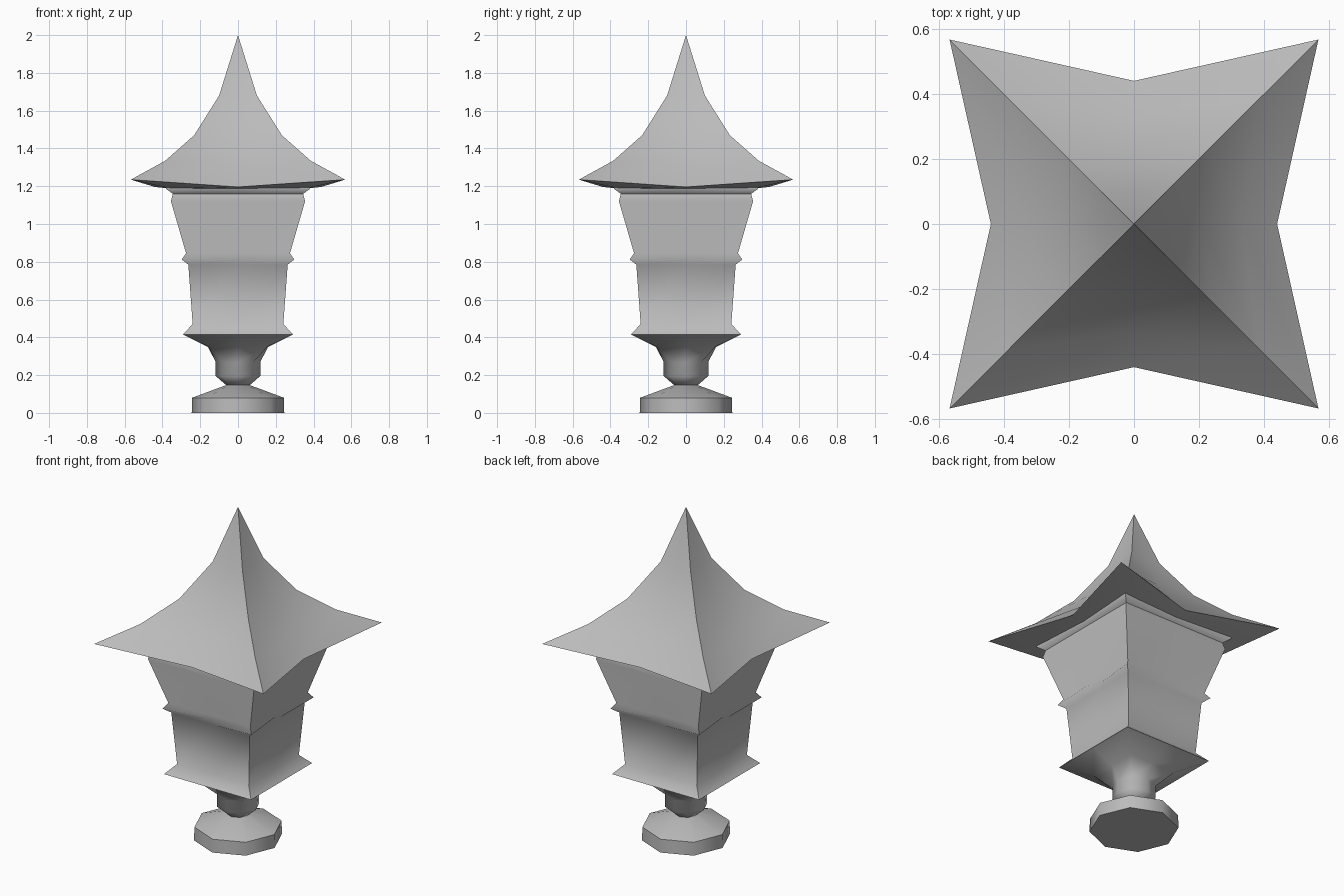
import bpy
import bmesh
import math

if "Cube" in bpy.data.objects:
    bpy.data.objects.remove(bpy.data.objects["Cube"], do_unlink=True)

stone = bpy.data.materials.new("grey stone")
stone.use_nodes = True
colour = (0.5, 0.5, 0.5, 1)
stone.diffuse_color = colour
stone.node_tree.nodes["Principled BSDF"].inputs["Base Color"].default_value = colour

DIAG = math.sqrt(0.5)


def ring(bm, corner, corner_z, mid, mid_z):
    """Eight points: four corners at (+-corner, +-corner), four side middles."""
    verts = []
    for i in range(8):
        a = i * math.pi / 4
        r, z = (corner / DIAG, corner_z) if i % 2 else (mid, mid_z)
        verts.append(bm.verts.new((r * math.cos(a), r * math.sin(a), z)))
    return verts


def loft(name, rings, sharp_angle, tip_z=None):
    """Skin a stack of eight-point rings, closed below and capped or pointed above."""
    bm = bmesh.new()
    loops = [ring(bm, *r) for r in rings]
    for low, high in zip(loops, loops[1:]):
        for i in range(8):
            j = (i + 1) % 8
            bm.faces.new((low[i], low[j], high[j], high[i]))
    bm.faces.new(loops[0][::-1])
    if tip_z is None:
        bm.faces.new(loops[-1])
    else:
        tip = bm.verts.new((0, 0, tip_z))
        for i in range(8):
            bm.faces.new((loops[-1][i], loops[-1][(i + 1) % 8], tip))
    bmesh.ops.recalc_face_normals(bm, faces=bm.faces[:])
    mesh = bpy.data.meshes.new(name)
    bm.to_mesh(mesh)
    bm.free()
    obj = bpy.data.objects.new(name, mesh)
    bpy.context.collection.objects.link(obj)
    mesh.materials.append(stone)
    bpy.ops.object.select_all(action="DESELECT")
    obj.select_set(True)
    bpy.context.view_layer.objects.active = obj
    bpy.ops.object.shade_smooth_by_angle(angle=math.radians(sharp_angle))
    return obj


def octagon(r, z):
    return (r * DIAG, z, r, z)


def square(r, z, mid=None):
    return (r, z, mid or r, z)


# Octagonal foot with a sloping top
loft("foot", [octagon(0.245, 0), octagon(0.243, 0.08), octagon(0.06, 0.148)], 50)

# Neck flaring from an octagon into the square underside of the lamp
loft("neck", [octagon(0.06, 0.145), octagon(0.118, 0.195), octagon(0.118, 0.27),
              (0.155, 0.35, 0.16, 0.35), square(0.292, 0.415)], 50)

# Square lamp body: skirt, tapered walls, corner studs and top lip
loft("lamp_body", [square(0.292, 0.415), square(0.24, 0.47),
                   square(0.263, 0.785), square(0.298, 0.812, 0.268),
                   square(0.275, 0.845), square(0.355, 1.12),
                   square(0.345, 1.16), square(0.38, 1.185, 0.36),
                   square(0.38, 1.195, 0.36)], 50)

# Sweeping four-cornered roof with upturned tips
loft("roof", [square(0.36, 1.188), (0.567, 1.235, 0.44, 1.196),
              (0.385, 1.335, 0.335, 1.305), (0.232, 1.47, 0.215, 1.455),
              (0.1, 1.68, 0.097, 1.675)], 35, tip_z=2)
